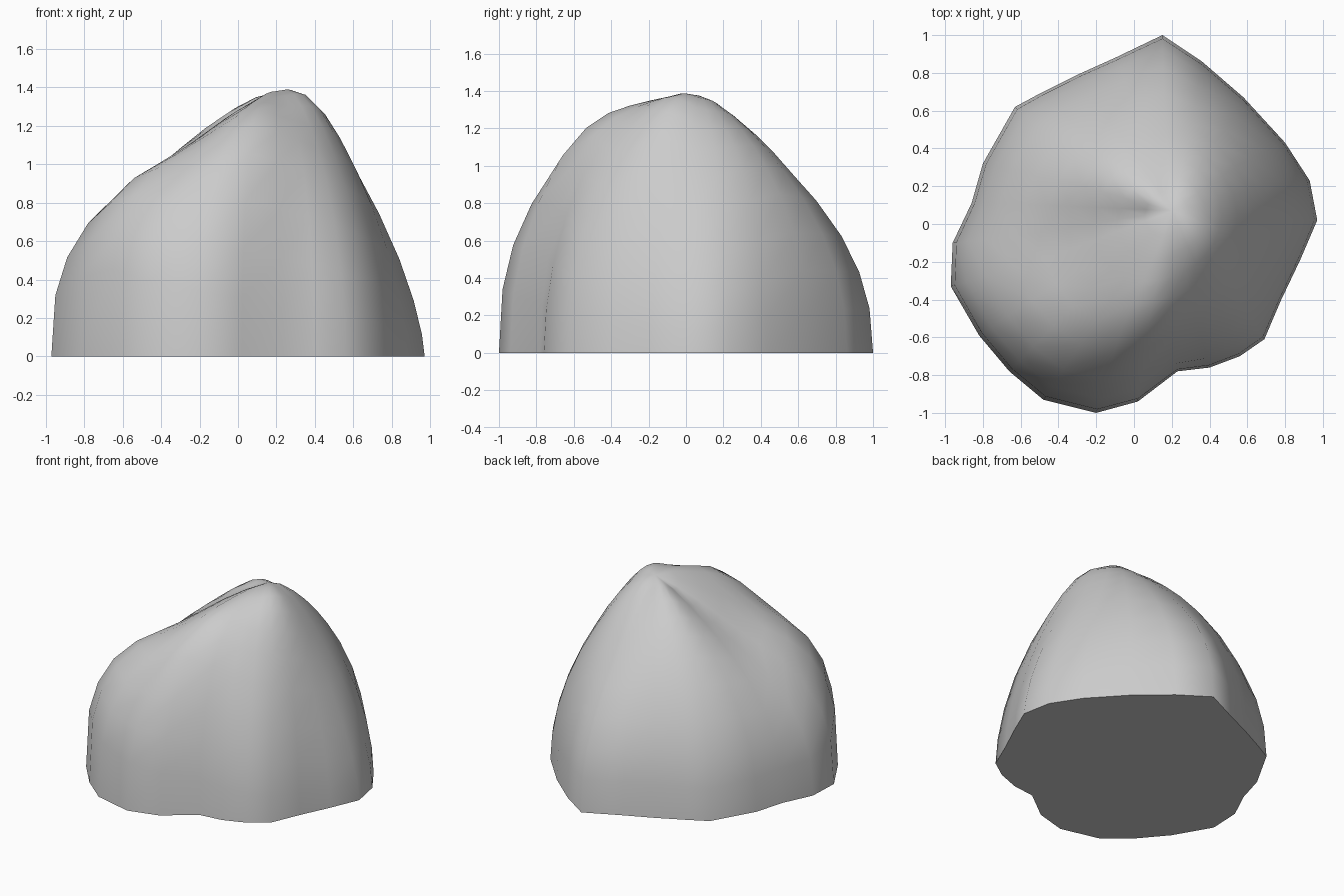
import bpy, bmesh, math

if "Cube" in bpy.data.objects:
    bpy.data.objects.remove(bpy.data.objects["Cube"])

# Ground outline, counter-clockwise: x, y
OUTLINE = [(.97, .02), (.93, .23), (.80, .43), (.58, .67), (.36, .86),
           (.15, 1.0), (-.10, .88), (-.30, .79), (-.50, .69), (-.63, .62),
           (-.80, .32), (-.86, .11), (-.96, -.10), (-.97, -.33), (-.82, -.59),
           (-.66, -.78), (-.48, -.93), (-.20, -1.0), (.02, -.94), (.23, -.78),
           (.40, -.76), (.56, -.70), (.69, -.61), (.78, -.40), (.88, -.19)]
PEAK = (.20, .07, 1.375)

# Slope character by compass angle (degrees): top roundness, wall steepness
SLOPES = [(0, 1.7, .68), (42, 1.5, .47), (90, 1.13, .43), (140, 1.6, .48),
          (185, 1.0, .40), (225, 1.0, .25), (250, 1.5, .35), (270, 2.1, .43),
          (315, 2.1, .57), (360, 1.7, .68)]
RINGS = [1, .985, .94, .86, .74, .62, .5, .38, .26, .13]

# Local lumps and hollows: x, y, height, radius
LUMPS = [(.40, -.06, .05, .17), (.08, -.55, .08, .28), (-.28, -.25, -.06, .28),
         (-.58, -.58, .03, .16)]


def slope(x, y):
    a = math.degrees(math.atan2(y, x)) % 360
    for (a0, p0, q0), (a1, p1, q1) in zip(SLOPES, SLOPES[1:]):
        if a <= a1:
            f = (a - a0) / (a1 - a0)
            return p0 + (p1 - p0) * f, q0 + (q1 - q0) * f


# Softened outline that the upper rings fade towards
n = len(OUTLINE)
soft = OUTLINE
for _ in range(4):
    soft = [tuple((soft[i - 1][k] + 2 * soft[i][k] + soft[(i + 1) % n][k]) / 4
                  for k in (0, 1)) for i in range(n)]

# Boulder: rings shrinking from the outline up to the peak
bm = bmesh.new()
rings = []
for t in RINGS:
    ring = []
    fade = min(1, (1 - t) * 2.5)
    for (x, y), (sx, sy) in zip(OUTLINE, soft):
        p, q = slope(x, y)
        x += (sx * 1.02 - x) * fade
        y += (sy * 1.02 - y) * fade
        x = PEAK[0] + (x - PEAK[0]) * t
        y = PEAK[1] + (y - PEAK[1]) * t
        z = PEAK[2] * (1 - t ** p) ** q
        z += min(1, (1 - t) * 5) * sum(
            h * math.exp(-((x - a) ** 2 + (y - b) ** 2) / r ** 2)
            for a, b, h, r in LUMPS)
        ring.append(bm.verts.new((x, y, z if t < 1 else 0)))
    rings.append(ring)
top = bm.verts.new(PEAK)
for i in range(n):
    j = (i + 1) % n
    for lo, hi in zip(rings, rings[1:]):
        bm.faces.new((lo[i], lo[j], hi[j], hi[i]))
    bm.faces.new((rings[-1][i], rings[-1][j], top))
bm.faces.new(rings[0][::-1])

mesh = bpy.data.meshes.new("boulder")
bm.to_mesh(mesh)
bm.free()
boulder = bpy.data.objects.new("boulder", mesh)
bpy.context.collection.objects.link(boulder)

# Smooth stone with a crisp flat base
bpy.context.view_layer.objects.active = boulder
boulder.select_set(True)
bpy.ops.object.shade_smooth_by_angle(angle=math.radians(68))
